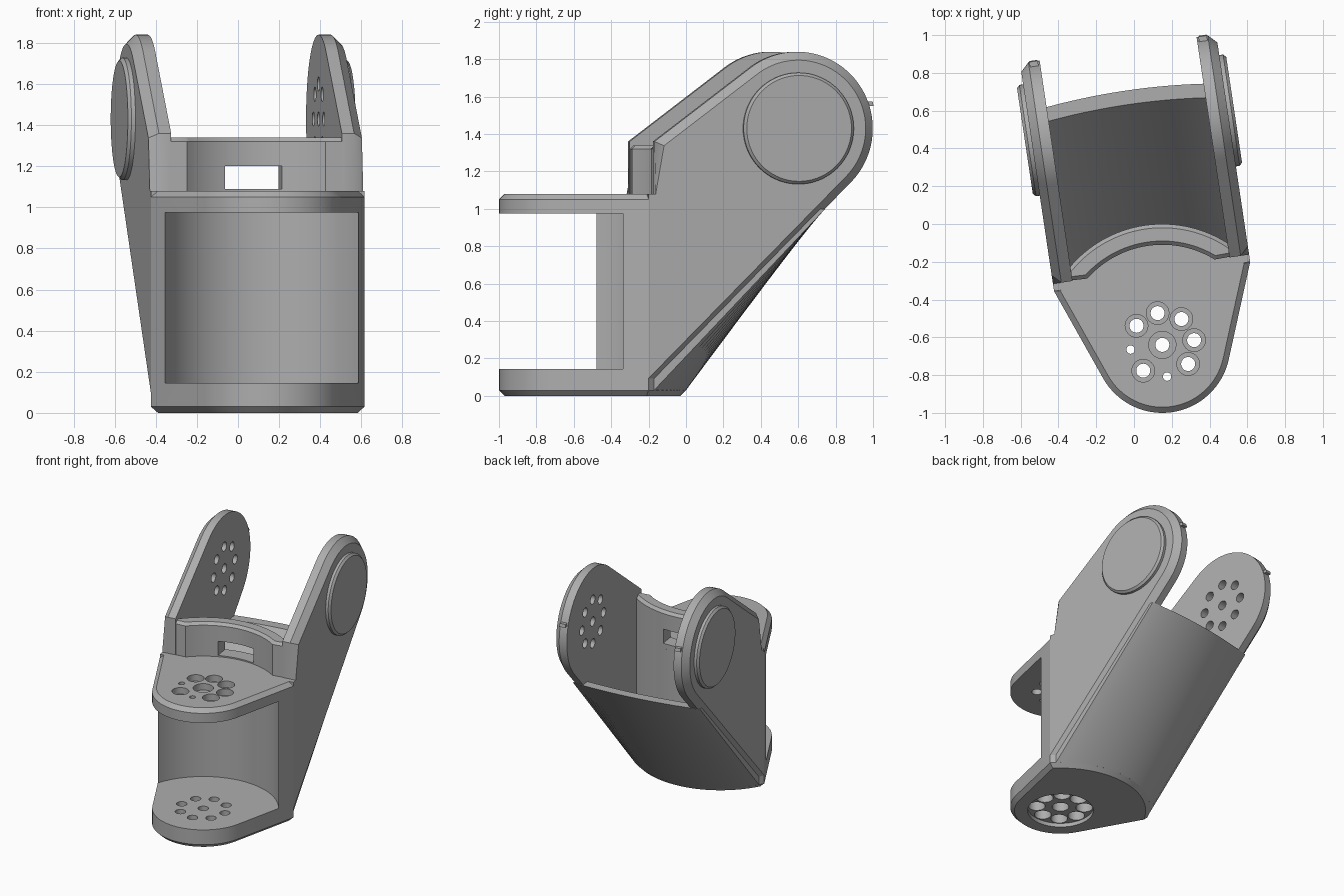
import bpy, bmesh
from math import radians, degrees, sin, cos, atan2, acos, hypot, sqrt, pi
from mathutils import Matrix

cube = bpy.data.objects.get("Cube")
if cube:
    bpy.data.objects.remove(cube, do_unlink=True)

grey = bpy.data.materials.new("bracket_grey")
grey.use_nodes = True
colour = (0.42, 0.42, 0.42, 1)
grey.diffuse_color = colour
grey.node_tree.nodes["Principled BSDF"].inputs["Base Color"].default_value = colour

# The bracket is turned about its front pivot
PLACE = Matrix.Translation((0.15, -0.64, 0)) @ Matrix.Rotation(radians(8.5), 4, 'Z')
PIVOT = (1.175, 1.43)      # side pivot: depth, height
R_WALL, R_BACK = 0.53, 0.64
INNER, OUTER = 0.42, 0.525  # side plate faces


def arc(r, a, b, n=32, c=(0, 0)):
    """Points on an arc, angles in degrees."""
    return [(c[0] + r * cos(radians(a + (b - a) * i / n)),
             c[1] + r * sin(radians(a + (b - a) * i / n))) for i in range(n + 1)]


def circle(r, c=(0, 0), n=32):
    return arc(r, 0, 360 * (n - 1) / n, n - 1, c)


def tangent(p, c, r, side):
    """Angle on a circle where the line from p touches it."""
    dx, dy = p[0] - c[0], p[1] - c[1]
    return degrees(atan2(dy, dx) + side * acos(r / hypot(dx, dy)))


def add_prism(bm, pts, lo, hi, axis='Z', bevels=None, keep=lambda m: True):
    """Extrude a profile; bevels maps a cap height to a chamfer size."""
    def at(p, h):
        return (p[0], p[1], h) if axis == 'Z' else (h, p[0], p[1])
    a = [bm.verts.new(at(p, lo)) for p in pts]
    b = [bm.verts.new(at(p, hi)) for p in pts]
    caps = {lo: bm.faces.new(a), hi: bm.faces.new(b)}
    for i in range(len(pts)):
        j = (i + 1) % len(pts)
        bm.faces.new((a[i], a[j], b[j], b[i]))
    bmesh.ops.recalc_face_normals(bm, faces=bm.faces)
    for h, size in (bevels or {}).items():
        edges = [e for e in caps[h].edges
                 if keep((e.verts[0].co + e.verts[1].co) / 2)]
        bmesh.ops.bevel(bm, geom=edges, offset=size, segments=1,
                        profile=0.5, affect='EDGES')


def finish(name, bm):
    bmesh.ops.recalc_face_normals(bm, faces=bm.faces)
    bm.transform(PLACE)
    me = bpy.data.meshes.new(name)
    bm.to_mesh(me)
    bm.free()
    ob = bpy.data.objects.new(name, me)
    bpy.context.collection.objects.link(ob)
    me.materials.append(grey)
    return ob


def prism(name, *args, **kw):
    bm = bmesh.new()
    add_prism(bm, *args, **kw)
    return finish(name, bm)


def cut(ob, profiles, lo, hi, axis='Z'):
    """Remove a set of separate prisms from an object."""
    bm = bmesh.new()
    for pts in profiles:
        add_prism(bm, pts, lo, hi, axis)
    tool = finish("cutter", bm)
    tool.hide_render = True
    mod = ob.modifiers.new("cut", 'BOOLEAN')
    mod.operation, mod.solver, mod.object = 'DIFFERENCE', 'EXACT', tool
    bpy.context.view_layer.objects.active = ob
    bpy.ops.object.modifier_apply(modifier=mod.name)
    bpy.data.objects.remove(tool, do_unlink=True)


def ring(c=(0, 0)):
    """Eight bolt positions around a pivot."""
    return [(c[0] + 0.17 * cos(i * pi / 4), c[1] + 0.17 * sin(i * pi / 4))
            for i in range(8)]


parts = []

# Base block with two lugs and a round motor bay between them
corner = (OUTER, 0.366)
start = degrees(atan2(corner[1], corner[0]))
touch = tangent(corner, (0, 0), 0.36, -1)
outline = arc(R_BACK, start, 180 - start) + arc(0.36, 180 - touch, 360 + touch)
base = prism("base_block", outline, 0, 1.08, bevels={0: 0.03, 1.08: 0.03})
cut(base, [circle(R_WALL, n=96)], 0.145, 0.975)

# Bolt holes, counterbores and the round pocket underneath
bolts = ring()
small = (4, 6)
wide = [p for i, p in enumerate(bolts) if i not in small]
cut(base, [circle(0.037, p) for p in wide + [(0, 0)]], -0.1, 1.2)
cut(base, [circle(0.022, bolts[i]) for i in small], 0.9, 1.2)
cut(base, [circle(0.037, bolts[i]) for i in small], -0.1, 0.3)
cut(base, [circle(0.06, p) for p in wide] + [circle(0.072)], 1.03, 1.2)
cut(base, [circle(0.06, p) for p in bolts + [(0, 0)]], -0.1, 0.1)
cut(base, [circle(0.235, n=64)], -0.1, 0.03)
parts.append(base)

# Curved front wall with a cable slot
wall_pts = (arc(R_WALL, 130, 50) + [(0.46, 0.41)]
            + arc(R_BACK, 45.3, 134.7) + [(-0.46, 0.41)])
wall = prism("front_wall", wall_pts, 1.0, 1.34, bevels={1.34: 0.02})
slot = [(-0.14, 0.3), (0.14, 0.3), (0.14, 0.8), (-0.14, 0.8)]
cut(wall, [slot], 1.09, 1.2)
parts.append(wall)

# Side plates, pivot discs and stop tabs
foot, shoulder = (0.366, 0.03), (0.405, 1.36)
low = tangent(foot, PIVOT, 0.41, 1)
high = tangent(shoulder, PIVOT, 0.41, -1) + 360
side = ([foot] + arc(0.41, low, high, 48, PIVOT)
        + [shoulder, (0.405, 1.08), (0.366, 1.08)])
for s, label in ((1, "left"), (-1, "right")):
    plate = prism(label + "_side_plate", side, s * INNER, s * OUTER, axis='X',
                  bevels={s * OUTER: 0.045},
                  keep=lambda m: m.z > 1.09 or m.y > 0.41)
    cut(plate, [circle(0.035, p) for p in ring(PIVOT) + [PIVOT]],
        s * 0.35, s * 0.48, axis='X')
    disc = prism(label + "_pivot_disc", circle(0.298, PIVOT, 72),
                 s * 0.5, s * 0.56, axis='X', bevels={s * 0.56: 0.015})
    tab = prism(label + "_stop_tab",
                [(1.54, 1.55), (1.59, 1.55), (1.585, 1.575), (1.54, 1.575)],
                s * 0.43, s * 0.475, axis='X')
    parts += [plate, disc, tab]

# Sloping back shell, lofted from the round base to a flatter rim
bm = bmesh.new()
steps = [-0.5 + i / 32 for i in range(33)]
lower = [(u, sqrt(R_BACK ** 2 - u * u)) for u in steps]
upper = [(u, 1.36 - 0.14 * u * u) for u in steps]
loops = []
for curve, z in ((lower, 0.03), (upper, 1.0)):
    loop = [(u, v, z) for u, v in curve]
    loop += [(u, v - 0.075, z) for u, v in reversed(curve)]
    loops.append([bm.verts.new(p) for p in loop])
n = len(loops[0])
for i in range(n):
    j = (i + 1) % n
    bm.faces.new((loops[0][i], loops[0][j], loops[1][j], loops[1][i]))
for loop in loops:
    for i in range(n // 2 - 1):
        bm.faces.new((loop[i], loop[i + 1], loop[n - 2 - i], loop[n - 1 - i]))
parts.append(finish("back_shell", bm))

# Smooth the round surfaces and keep the edges sharp
bpy.ops.object.select_all(action='DESELECT')
for ob in parts:
    ob.select_set(True)
bpy.context.view_layer.objects.active = parts[0]
bpy.ops.object.shade_smooth_by_angle(angle=radians(30))
